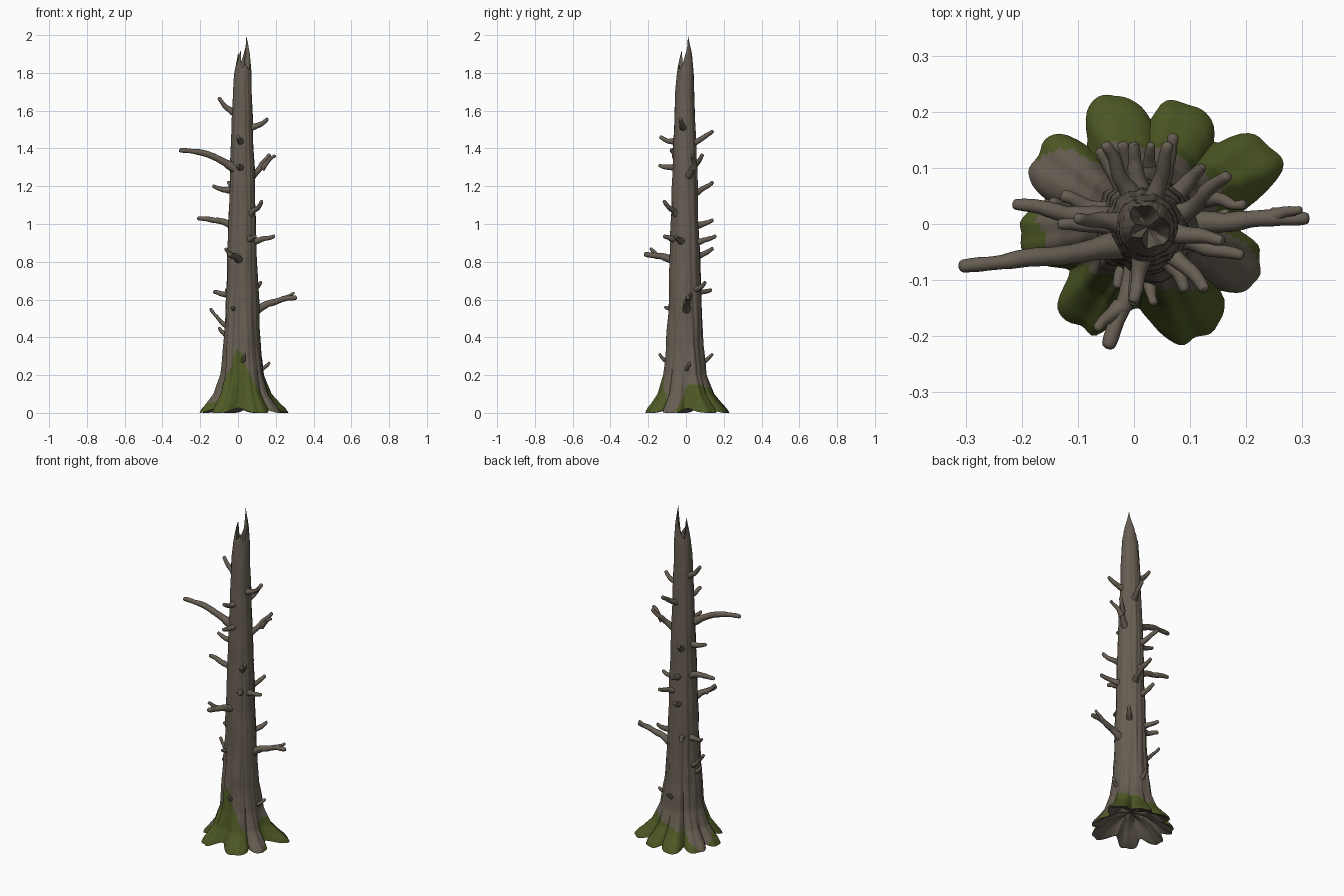
import bpy, bmesh, random
from math import sin, cos, pi, radians, degrees, atan2, exp, hypot
from mathutils import Vector, noise

random.seed(4)
if "Cube" in bpy.data.objects:
    bpy.data.objects.remove(bpy.data.objects["Cube"])


def material(name, rgb):
    m = bpy.data.materials.new(name)
    m.use_nodes = True
    m.diffuse_color = (*rgb, 1)
    m.node_tree.nodes["Principled BSDF"].inputs["Base Color"].default_value = (*rgb, 1)
    return m


bark = material("weathered bark", (0.135, 0.112, 0.085))
moss = material("olive moss", (0.075, 0.1, 0.018))


def interp(table, v):
    """Piecewise linear lookup in a list of (key, value)."""
    for (a, p), (b, q) in zip(table, table[1:]):
        if v <= b:
            return p + (q - p) * max(0, v - a) / (b - a)
    return table[-1][1]


def loft(name, rings):
    """Skin closed rings of points and close both ends."""
    bm = bmesh.new()
    loops = [[bm.verts.new(p) for p in ring] for ring in rings]
    n = len(loops[0])
    for low, high in zip(loops, loops[1:]):
        for i in range(n):
            j = (i + 1) % n
            bm.faces.new((low[i], low[j], high[j], high[i]))
    bm.faces.new(loops[0][::-1])
    bm.faces.new(loops[-1])
    bmesh.ops.recalc_face_normals(bm, faces=bm.faces)
    mesh = bpy.data.meshes.new(name)
    bm.to_mesh(mesh)
    bm.free()
    obj = bpy.data.objects.new(name, mesh)
    bpy.context.collection.objects.link(obj)
    mesh.materials.append(bark)
    bpy.context.view_layer.objects.active = obj
    bpy.ops.object.select_all(action="DESELECT")
    obj.select_set(True)
    bpy.ops.object.shade_smooth_by_angle(angle=radians(50))
    return obj


# Trunk profile, root spread and moss height by direction
RADIUS = [(0, .15), (.05, .135), (.1, .12), (.2, .105), (.35, .095), (.5, .09), (.8, .08),
          (1.2, .068), (1.6, .054), (1.8, .045), (1.9, .032), (2, .012)]
FLARE = [(0, 1), (.02, .95), (.05, .72), (.1, .42), (.2, .15), (.35, .03), (.5, 0)]
ROOTS = [(31, .26), (69, .235), (106, .24), (145, .235), (184, .225), (233, .215),
         (298, .215), (338, .215)]
MOSS = [(0, .12), (31, .14), (69, .12), (106, .12), (130, .07), (145, 0), (165, 0), (184, .07),
        (205, .05), (225, .2), (255, .33), (270, .3), (298, .17), (315, .1), (325, 0),
        (345, 0), (360, .12)]


def centre(z):
    t = max(0, z - 1.7) / 0.3
    return Vector((0.022 + 0.014 * t, -0.006 + 0.008 * t, z))


def gap(a, b):
    return abs((a - b + 180) % 360 - 180)


def root_reach(deg):
    """Nearest root's length and how far the direction lies on it."""
    root, length = min(ROOTS, key=lambda r: gap(r[0], deg))
    width = 19 if root != 298 else 24
    return length, exp(-(gap(root, deg) / width) ** 4)


def trunk_point(deg, z):
    a = radians(deg)
    length, bump = root_reach(deg)
    r = interp(RADIUS, z)
    r += (length - 0.15) * bump * interp(FLARE, z)
    grain = noise.noise((cos(a) * 5, sin(a) * 5, z * 1.2)) * 0.09
    knots = noise.noise((cos(a) * 1.5, sin(a) * 1.5, z * 7)) * 0.06
    r *= 1 + grain * (1 if z < 0.6 else 0.6) + knots * min(1, z * 3)
    arch = 0.025 * (1 - bump) * max(0, 1 - z / 0.1)
    return centre(z) + Vector((cos(a) * r, sin(a) * r, arch))


def broken_height(deg):
    """Jagged rim: a tall splinter at the back and small ones in front."""
    peaks = [(45, 85, .18), (232, 32, .1), (180, 35, .09), (285, 25, .03)]
    return 1.82 + max(h * max(0, 1 - gap(a, deg) / w) for a, w, h in peaks)


COUNT = 160
dirs = [i * 360 / COUNT for i in range(COUNT)]
base = [trunk_point(d, 0) for d in dirs]
rings = []
# Hollow underside
for scale, lift in ((.05, .1), (.4, .085), (.65, .05), (.88, .008)):
    rings.append([Vector((p.x * scale + .02 * (1 - scale), p.y * scale, p.z + lift)) for p in base])
# Outer bark
levels = [i * 0.0125 for i in range(33)] + [0.4 + i * 0.03 for i in range(1, 44)]
rings += [[trunk_point(d, z) for d in dirs] for z in levels]
top = levels[-1]
for k in range(1, 13):
    rings.append([trunk_point(d, top + (broken_height(d) - top) * k / 12) for d in dirs])
# Broken hollow inside the top
rim, floor = rings[-1], centre(1.78)
for t in (.25, .5, .75, .97):
    rings.append([p.lerp(floor, t) - Vector((0, 0, 0.03 * sin(pi * t))) for p in rim])
trunk = loft("trunk", rings)

# Moss over the roots and up the front
trunk.data.materials.append(moss)
for f in trunk.data.polygons:
    c = f.center - centre(0)
    deg = degrees(atan2(c.y, c.x)) % 360
    limit = interp(MOSS, deg) + 0.025 * noise.noise(c * 18)
    if c.z < limit and f.normal.z > -0.3 and hypot(c.x, c.y) > 0.085:
        f.material_index = 1


def branch(name, start, tip, r, bend):
    """Tapered, slightly crooked limb with a flared collar and a blunt end."""
    start, tip = Vector(start), Vector(tip)
    axis = tip - start
    mid = start.lerp(tip, 0.5) + Vector((0, 0, bend))
    steps = max(9, int(axis.length / 0.015))
    seed = random.random() * 50
    path = []
    for k in range(steps + 1):
        t = k / steps
        p = start * (1 - t) ** 2 + mid * 2 * t * (1 - t) + tip * t * t
        wob = noise.noise_vector((seed, t * axis.length * 14, 0)) * 0.012 * sin(pi * t)
        path.append((p + wob, r * (1.15 - 0.5 * t + 0.7 * max(0, 0.3 - t))))
    end = axis.normalized()
    last = path[-1][1]
    path += [(tip + end * last * 0.4, last * 0.8), (tip + end * last * 0.6, last * 0.35)]
    out = []
    for k, (p, rad) in enumerate(path):
        d = path[min(k + 1, len(path) - 1)][0] - path[max(k - 1, 0)][0]
        q = d.to_track_quat("Z", "Y")
        rad *= 1 + 0.15 * noise.noise((seed, k * 0.7, 3))
        out.append([p + q @ Vector((cos(i * pi / 6) * rad, sin(i * pi / 6) * rad, 0))
                    for i in range(12)])
    loft(name, out)


# Dead branches: tip position and the height where each leaves the trunk
BRANCHES = [
    (-.1, .01, 1.665, 1.59), (.155, -.03, 1.555, 1.51), (0, -.135, 1.46, 1.44),
    (0, -.14, 1.31, 1.3), (.06, .14, 1.49, 1.43), (-.13, .0, 1.2, 1.18),
    (-.05, .14, 1.22, 1.16), (.125, -.115, 1.12, 1.05), (0, .14, 1.02, .99),
    (.19, -.055, .935, .91), (.07, .155, .935, .9), (.09, -.115, .935, .92),
    (-.02, .14, .87, .83), (.12, .1, .69, .65), (-.06, .13, .65, .64),
    (-.125, .05, .64, .63), (-.145, .04, .55, .45), (-.1, 0, .45, .4),
    (-.03, -.11, .56, .545), (.035, -.14, .31, .27), (.165, .02, .265, .22),
    (.03, .14, .31, .26)]
for x, y, z, root_z in BRANCHES:
    c = centre(root_z)
    out = Vector((x - c.x, y - c.y, 0)).normalized()
    r = 0.015 if z > 0.6 else 0.012
    branch("branch", c + out * interp(RADIUS, root_z) * 0.8, (x, y, z), r, -0.012)

# Long limbs and their side twigs
branch("long_upper_limb", (-.01, -.035, 1.29), (-.305, -.075, 1.39), .018, .05)
branch("long_lower_limb", (.09, .0, .54), (.305, .01, .61), .018, .035)
branch("lower_limb_twig", (.25, .015, .605), (.295, .025, .635), .011, 0)
branch("left_crooked_limb", (.07, .01, 1.25), (.165, .085, 1.365), .016, -.025)
branch("left_crooked_twig", (.125, .045, 1.29), (.195, .035, 1.36), .012, .01)
branch("back_right_limb", (-.03, .01, .99), (-.21, .035, 1.03), .016, .02)
branch("front_limb", (.01, -.06, .81), (-.045, -.215, .84), .019, .0)
branch("front_limb_twig", (-.025, -.15, .83), (-.065, -.185, .868), .013, 0)
